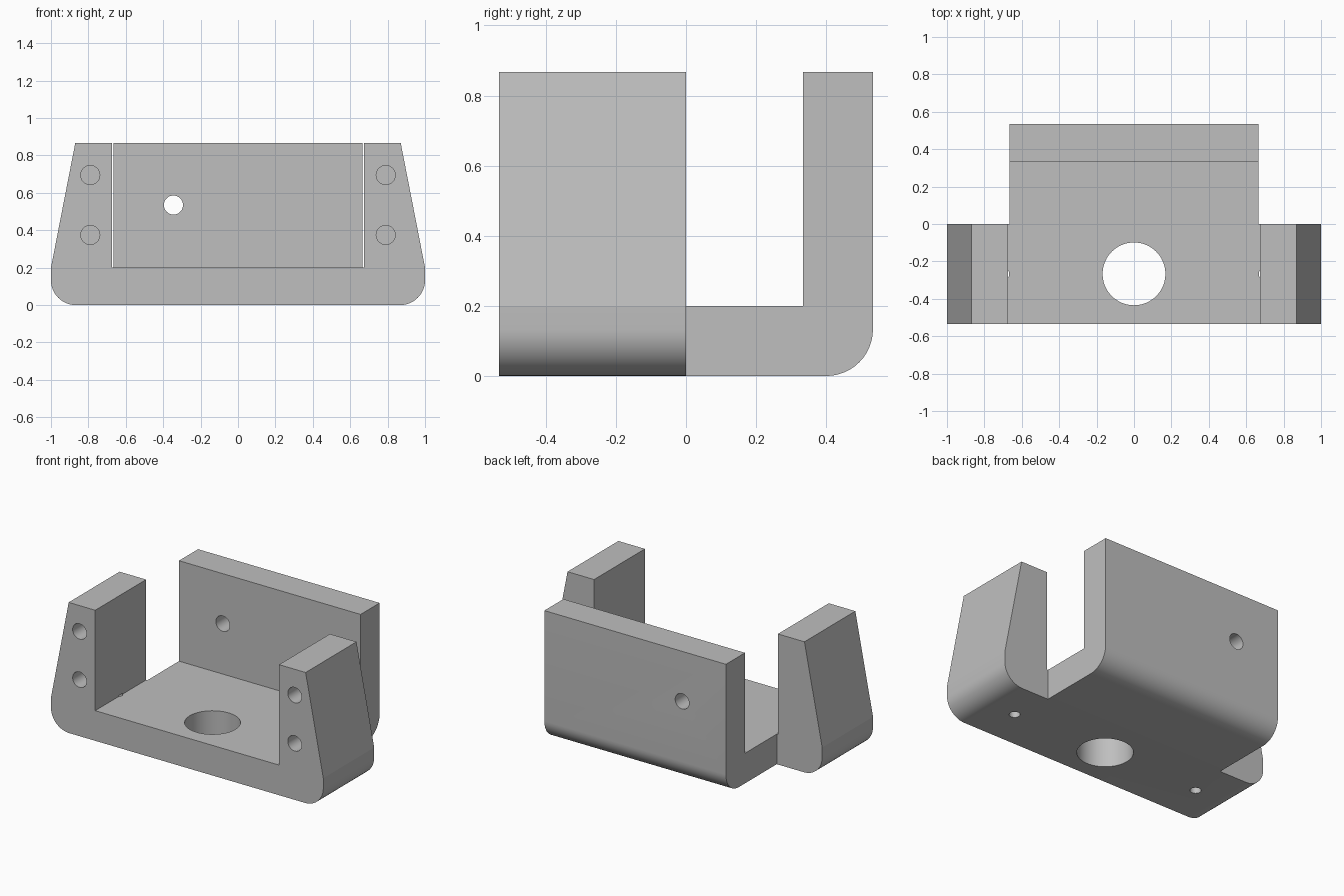
import bpy, bmesh, math
from mathutils import Vector, Matrix

cube = bpy.data.objects.get("Cube")
if cube:
    bpy.data.objects.remove(cube, do_unlink=True)

UNIT = 1 / 15            # half the length is 15 units
HEIGHT, FLOOR, DEPTH = 13 * UNIT, 3 * UNIT, 8 * UNIT
RADIUS = 2 * UNIT

grey = bpy.data.materials.new("light grey")
grey.use_nodes = True
colour = (0.52, 0.52, 0.52, 1)
grey.diffuse_color = colour
grey.node_tree.nodes["Principled BSDF"].inputs["Base Color"].default_value = colour


def make_object(name, bm):
    bmesh.ops.recalc_face_normals(bm, faces=bm.faces)
    mesh = bpy.data.meshes.new(name)
    bm.to_mesh(mesh)
    bm.free()
    mesh.materials.append(grey)
    obj = bpy.data.objects.new(name, mesh)
    bpy.context.collection.objects.link(obj)
    return obj


def prism(name, points, direction):
    """Extrude a closed outline along a direction."""
    bm = bmesh.new()
    face = bm.faces.new([bm.verts.new(p) for p in points])
    moved = bmesh.ops.extrude_face_region(bm, geom=[face], use_keep_orig=True)["geom"]
    verts = [v for v in moved if isinstance(v, bmesh.types.BMVert)]
    bmesh.ops.translate(bm, verts=verts, vec=direction)
    return make_object(name, bm)


def drill(name, start, end, radius):
    """Round cutter running from start to end."""
    start, end = Vector(start), Vector(end)
    axis = end - start
    bm = bmesh.new()
    turn = Vector((0, 0, 1)).rotation_difference(axis).to_matrix().to_4x4()
    bmesh.ops.create_cone(bm, cap_ends=True, segments=48, radius1=radius, radius2=radius,
                          depth=axis.length,
                          matrix=Matrix.Translation((start + end) / 2) @ turn)
    return make_object(name, bm)


def combine(target, other, operation):
    mod = target.modifiers.new(operation.lower(), 'BOOLEAN')
    mod.operation, mod.solver, mod.object = operation, 'EXACT', other
    bpy.context.view_layer.objects.active = target
    bpy.ops.object.modifier_apply(modifier=mod.name)
    bpy.data.objects.remove(other, do_unlink=True)


def corner(edge):
    """Rounded lower corner, from the bottom out to the given edge."""
    steps = 12
    return [(edge - RADIUS + RADIUS * math.sin(a), RADIUS - RADIUS * math.cos(a))
            for a in (i * math.pi / 2 / steps for i in range(steps + 1))]


# Front cradle: U outline with tapered uprights
inner = 0.675
half = corner(1) + [(1, FLOOR), (0.87, HEIGHT), (inner, HEIGHT), (inner, FLOOR)]
outline = half + [(-x, z) for x, z in reversed(half)]
bracket = prism("bracket", [(x, -DEPTH, z) for x, z in outline], (0, DEPTH, 0))

# Back plate: L outline with a rounded lower edge
plate_half = 10 * UNIT
outline = [(0, 0)] + corner(DEPTH) + [(DEPTH, HEIGHT), (5 * UNIT, HEIGHT),
                                      (5 * UNIT, FLOOR), (0, FLOOR)]
plate = prism("back_plate", [(-plate_half, y, z) for y, z in outline],
              (2 * plate_half, 0, 0))
combine(bracket, plate, 'UNION')

# Large floor hole and back plate screw hole
mid = -DEPTH / 2
holes = [drill("floor_hole", (0, mid, -0.1), (0, mid, 0.3), 0.168),
         drill("back_hole", (-0.345, 0.2, 0.535), (-0.345, 0.7, 0.535), 0.051)]

# Blind screw holes in the uprights and small holes under them
for side in (-1, 1):
    for z in (0.375, 0.695):
        holes.append(drill("front_hole", (side * 0.79, -0.7, z),
                           (side * 0.79, -0.13, z), 0.051))
    holes.append(drill("bottom_hole", (side * 0.7, mid, -0.1),
                       (side * 0.7, mid, 0.205), 0.033))
for hole in holes:
    combine(bracket, hole, 'DIFFERENCE')

bpy.ops.object.select_all(action='DESELECT')
bracket.select_set(True)
bpy.context.view_layer.objects.active = bracket
bpy.ops.object.shade_smooth_by_angle(angle=math.radians(10))
